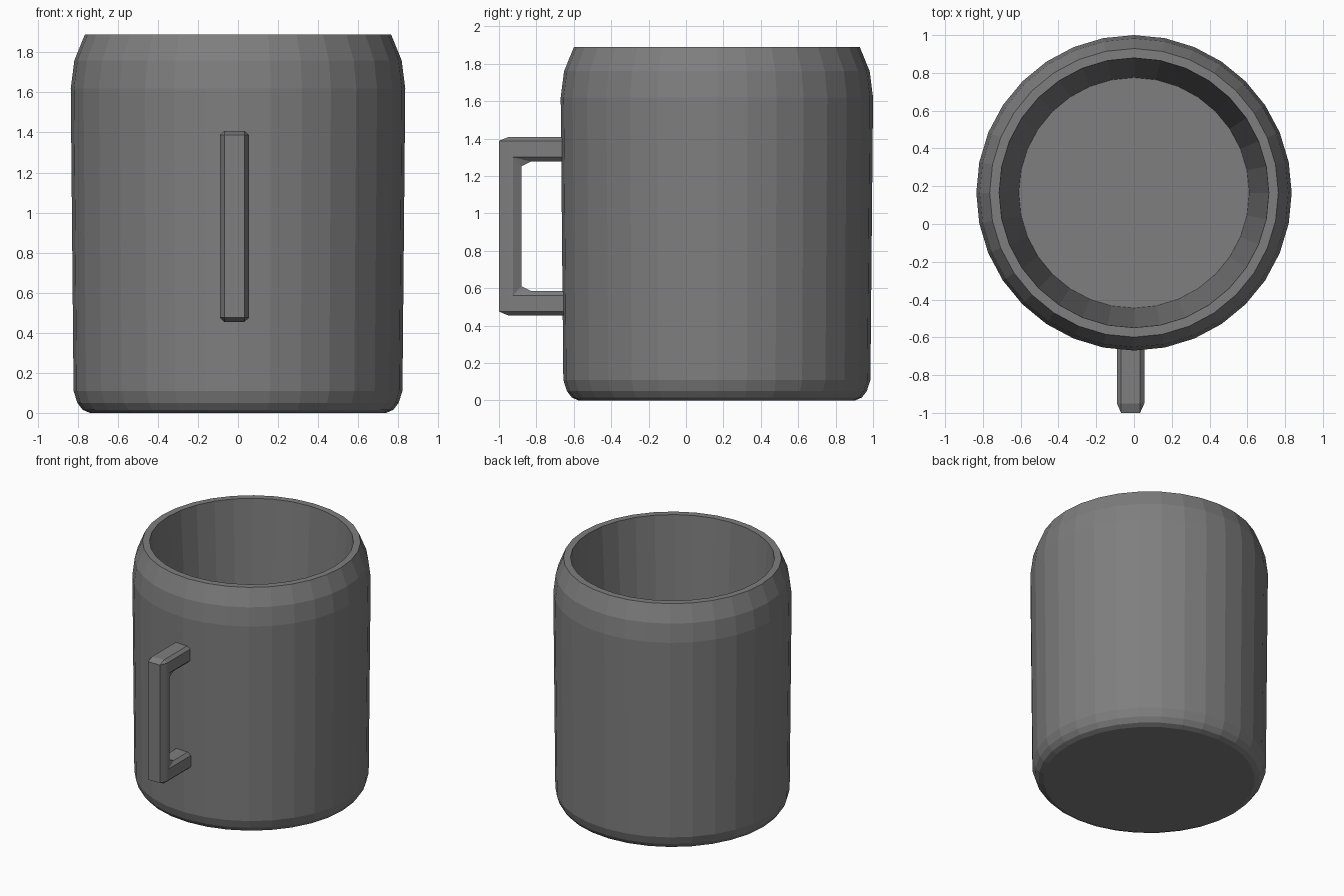
import bpy, bmesh, math

if "Cube" in bpy.data.objects:
    bpy.data.objects.remove(bpy.data.objects["Cube"])

SIDES = 32
CENTRE_Y = 0.165

# Dark grey finish shared by both parts
grey = bpy.data.materials.new("dark_grey")
grey.diffuse_color = (0.21, 0.21, 0.21, 1.0)
grey.use_nodes = True
grey.node_tree.nodes["Principled BSDF"].inputs["Base Color"].default_value = grey.diffuse_color


def make_object(name, bm):
    bmesh.ops.remove_doubles(bm, verts=bm.verts, dist=0.0005)
    bmesh.ops.recalc_face_normals(bm, faces=bm.faces)
    mesh = bpy.data.meshes.new(name)
    bm.to_mesh(mesh)
    bm.free()
    mesh.materials.append(grey)
    obj = bpy.data.objects.new(name, mesh)
    bpy.context.collection.objects.link(obj)
    return obj


def loft(name, rings):
    """Join closed rings of equal length and cap both ends."""
    bm = bmesh.new()
    loops = [[bm.verts.new(p) for p in ring] for ring in rings]
    n = len(loops[0])
    for a, b in zip(loops, loops[1:]):
        for i in range(n):
            j = (i + 1) % n
            bm.faces.new((a[i], a[j], b[j], b[i]))
    bm.faces.new(loops[0][::-1])
    bm.faces.new(loops[-1])
    return make_object(name, bm)


def circle(r, z):
    steps = [2 * math.pi * i / SIDES for i in range(SIDES)]
    return [(r * math.cos(a), CENTRE_Y + r * math.sin(a), z) for a in steps]


# Mug body: outside from base to rim, then down the inside to the floor
profile = [(0.74, 0.0), (0.775, 0.015), (0.802, 0.05), (0.821, 0.11),
           (0.835, 1.62), (0.817, 1.76), (0.764, 1.89), (0.714, 1.89),
           (0.61, 0.1)]
loft("mug_body", [circle(r, z) for r, z in profile])

# Handle: bevelled bar bent into a square C, mirrored about mid height
MID_Z, MID_X = 0.931, -0.018
WIDE, NARROW = 0.0725, 0.05
END = -0.62
# Each half station: (y, z) for outer, outer bevel, inner bevel, inner edges
half = [
    [(END, 1.408), (END, 1.387), (END, 1.30), (END, 1.277)],
    [(-0.95, 1.408), (-0.95, 1.387), (-0.925, 1.30), (-0.83, 1.277)],
    [(-1.0, 1.387), (-0.95, 1.387), (-0.925, 1.30), (-0.88, 1.252)],
]
stations = half + [[(y, 2 * MID_Z - z) for y, z in s] for s in reversed(half)]
widths = [NARROW, WIDE, WIDE, NARROW]


def section(station):
    right = [(MID_X + w, y, z) for w, (y, z) in zip(widths, station)]
    left = [(MID_X - w, y, z) for w, (y, z) in zip(widths, station)]
    return right + left[::-1]


loft("handle", [section(s) for s in stations])
